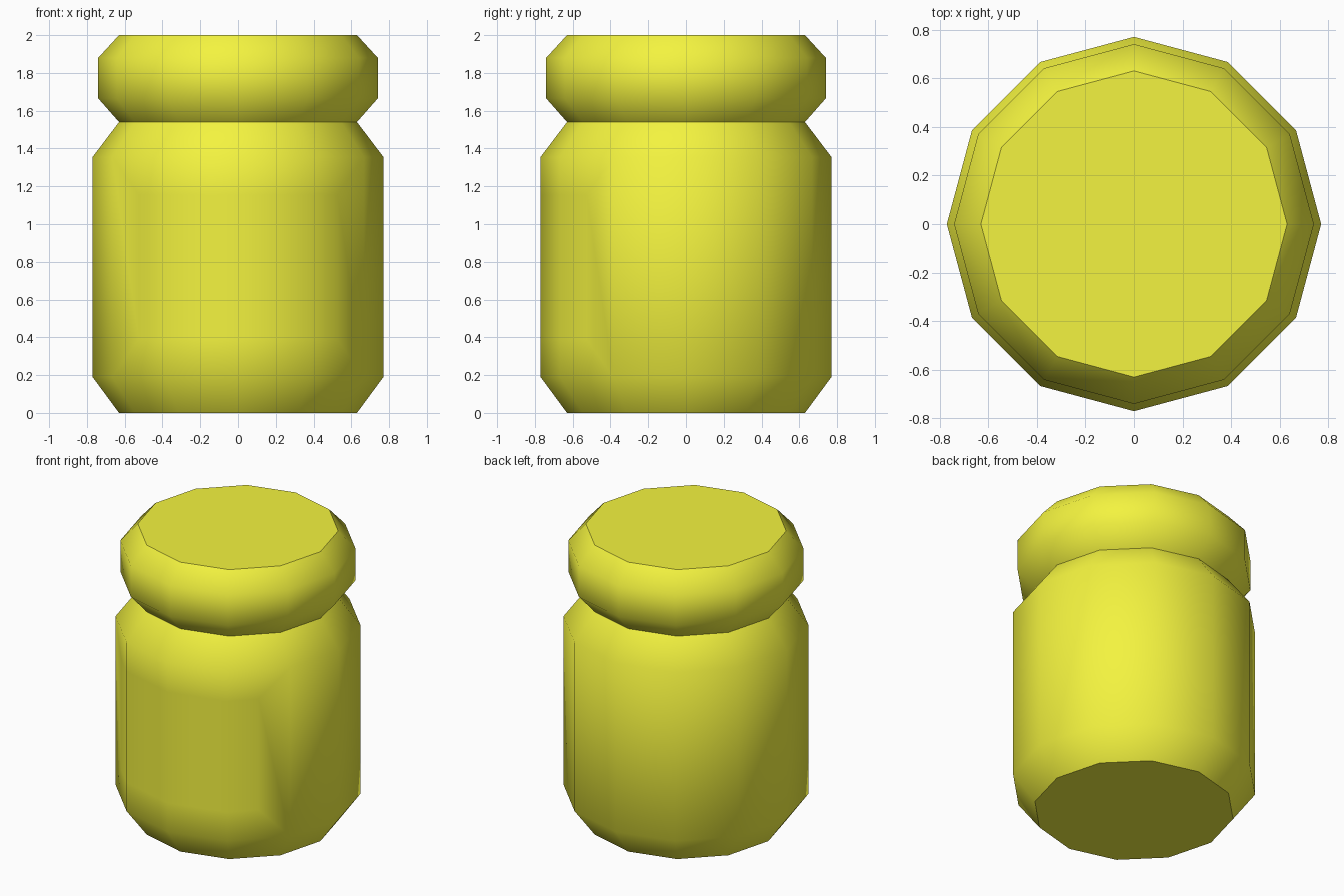
import bpy, bmesh
from math import sin, cos, pi, radians

if "Cube" in bpy.data.objects:
    bpy.data.objects.remove(bpy.data.objects["Cube"])

SIDES = 12
mat = bpy.data.materials.new("yellow")
mat.diffuse_color = (0.9, 0.9, 0.05, 1)
mat.use_nodes = True
mat.node_tree.nodes["Principled BSDF"].inputs["Base Color"].default_value = mat.diffuse_color


def lathe(name, profile, cap_bottom, cap_top, label_inset=0):
    """Revolve (radius, height) points into a 12-sided shell."""
    bm = bmesh.new()
    rings = [[bm.verts.new((r * cos(2 * pi * i / SIDES), r * sin(2 * pi * i / SIDES), z))
              for i in range(SIDES)] for r, z in profile]
    walls = []
    for low, high in zip(rings, rings[1:]):
        walls.append([bm.faces.new((low[i], low[(i + 1) % SIDES], high[(i + 1) % SIDES], high[i]))
                      for i in range(SIDES)])
    if cap_bottom:
        bm.faces.new(rings[0][::-1])
    if cap_top:
        bm.faces.new(rings[-1])
    # flush label panel on the four front faces of the straight wall
    if label_inset:
        bm.normal_update()
        bmesh.ops.inset_region(bm, faces=walls[1][7:11], thickness=label_inset,
                               use_even_offset=True, use_boundary=True)
    mesh = bpy.data.meshes.new(name)
    bm.to_mesh(mesh)
    bm.free()
    obj = bpy.data.objects.new(name, mesh)
    bpy.context.collection.objects.link(obj)
    mesh.materials.append(mat)
    bpy.ops.object.select_all(action='DESELECT')
    obj.select_set(True)
    bpy.context.view_layer.objects.active = obj
    bpy.ops.object.shade_smooth_by_angle(angle=radians(45))
    return obj


# Jar body with chamfered foot and shoulder
lathe("jar_body", [(0.63, 0), (0.77, 0.19), (0.77, 1.355), (0.63, 1.54)], True, False, 0.2)
# Lid with chamfered rims, meeting the body at the neck crease
lathe("jar_lid", [(0.63, 1.54), (0.74, 1.665), (0.74, 1.88), (0.63, 2.0)], False, True)
